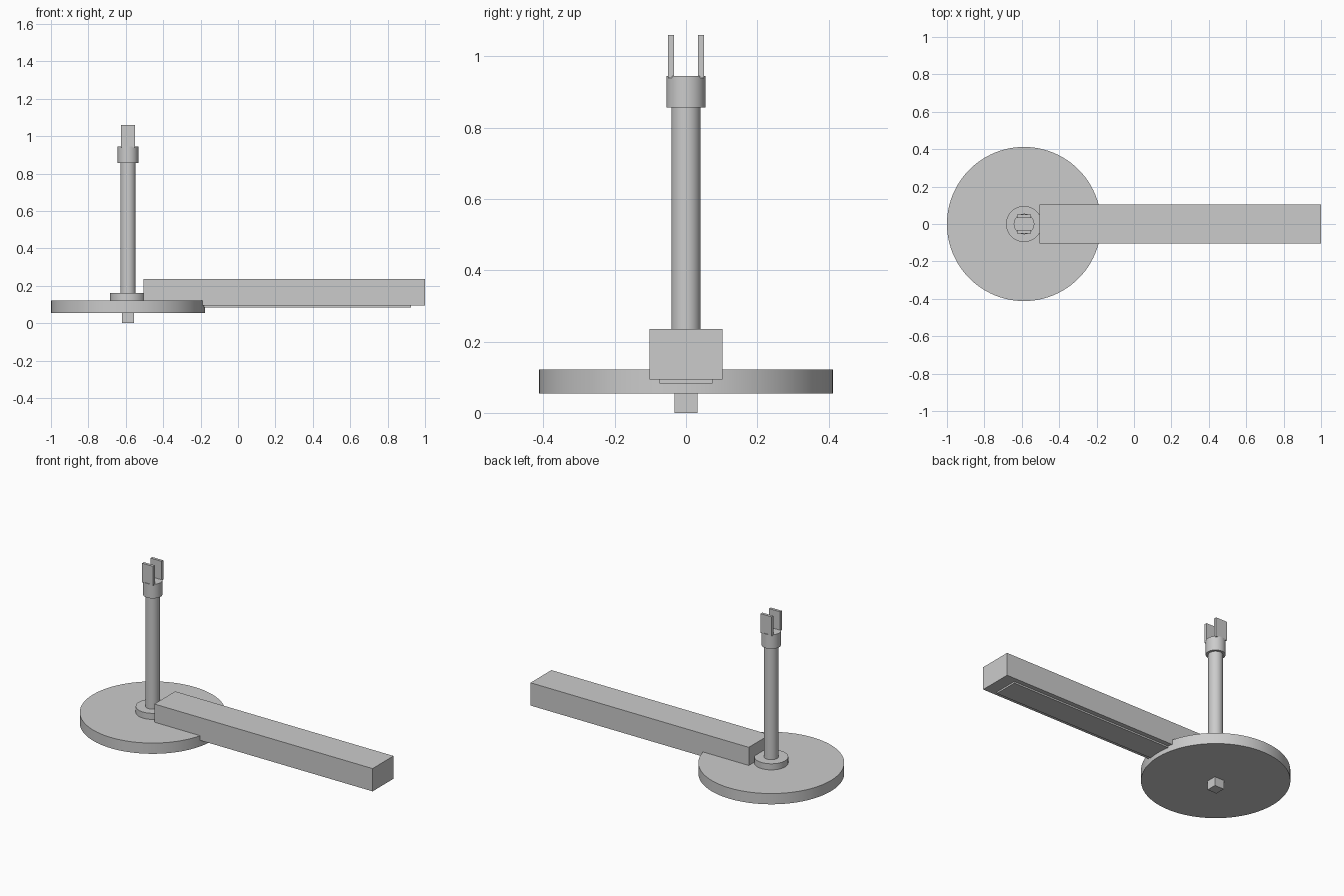
import bpy

if "Cube" in bpy.data.objects:
    bpy.data.objects.remove(bpy.data.objects["Cube"])

grey = bpy.data.materials.new("plain grey")
grey.diffuse_color = (0.6, 0.6, 0.6, 1)
grey.use_nodes = True
grey.node_tree.nodes["Principled BSDF"].inputs["Base Color"].default_value = grey.diffuse_color
CX = -0.588  # axis of the post and disc


def finish(name):
    ob = bpy.context.object
    ob.name = name
    ob.data.materials.append(grey)
    return ob


def cylinder(name, radius, z0, z1, sides=64):
    bpy.ops.mesh.primitive_cylinder_add(vertices=sides, radius=radius, depth=z1 - z0,
                                        location=(CX, 0, (z0 + z1) / 2))
    finish(name)
    bpy.ops.object.shade_smooth_by_angle()


def box(name, x0, x1, y0, y1, z0, z1):
    bpy.ops.mesh.primitive_cube_add(size=1, location=((x0 + x1) / 2, (y0 + y1) / 2, (z0 + z1) / 2))
    ob = finish(name)
    ob.scale = (x1 - x0, y1 - y0, z1 - z0)
    bpy.ops.object.transform_apply(location=False, rotation=False, scale=True)


# Round base, hub, post and top collar
cylinder("base_disc", 0.412, 0.055, 0.122, 96)
cylinder("hub", 0.096, 0.12, 0.16)
cylinder("post", 0.041, 0.12, 0.87)
cylinder("collar", 0.055, 0.857, 0.945)

# Fork prongs on the collar
for side, s in (("front", -1), ("back", 1)):
    y0, y1 = sorted((s * 0.033, s * 0.05))
    box(side + "_prong", CX - 0.038, CX + 0.038, y0, y1, 0.94, 1.06)

# Square peg under the disc
box("bottom_peg", CX - 0.032, CX + 0.032, -0.032, 0.032, 0, 0.06)

# Long arm with a thin plate beneath
box("arm", -0.505, 1.0, -0.103, 0.103, 0.093, 0.235)
box("arm_under_plate", -0.42, 0.925, -0.075, 0.075, 0.083, 0.094)
